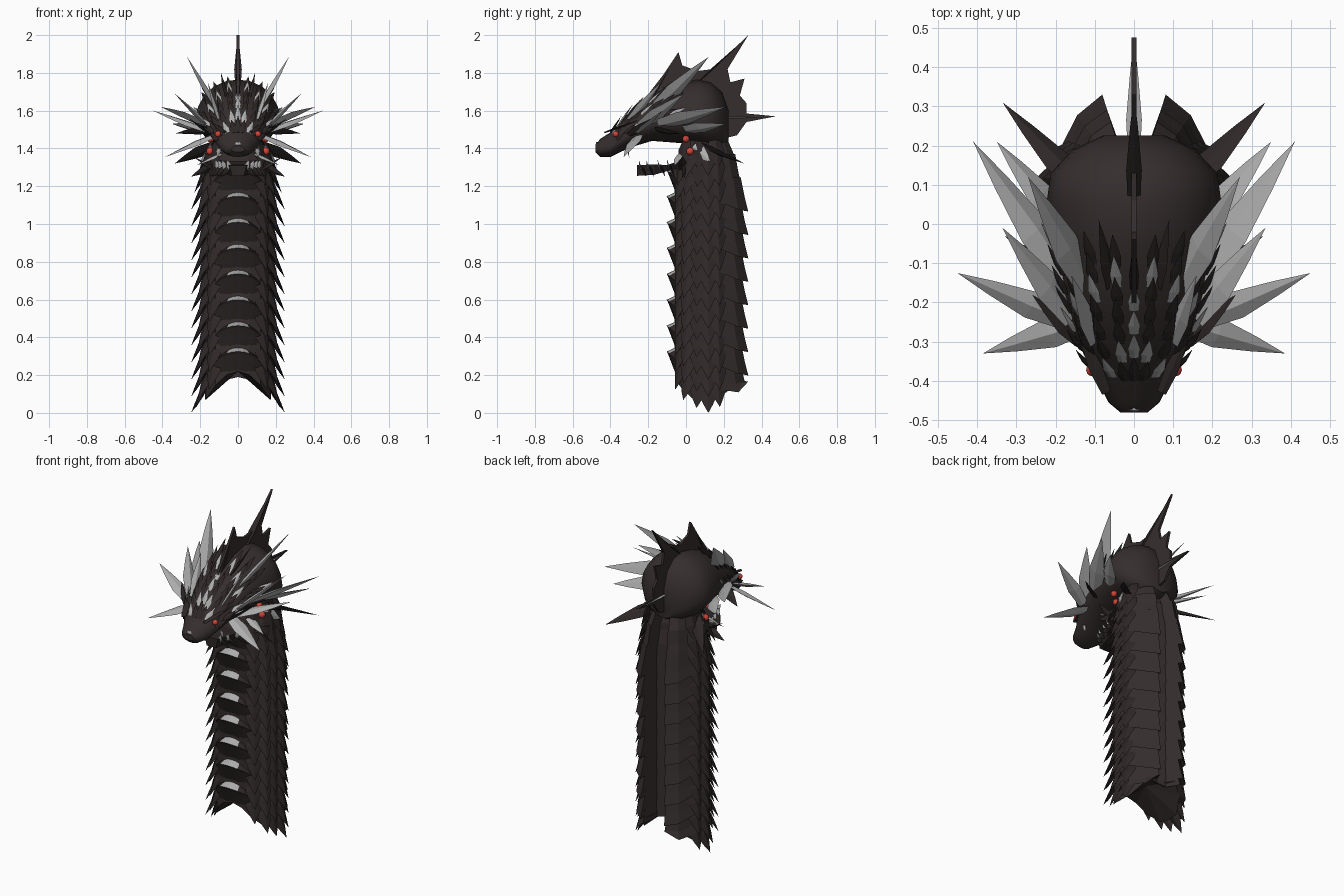
import bpy, math
from mathutils import Vector

cube = bpy.data.objects.get("Cube")
if cube:
    bpy.data.objects.remove(cube, do_unlink=True)


def material(name, col):
    m = bpy.data.materials.new(name)
    m.use_nodes = True
    m.diffuse_color = (*col, 1)
    m.node_tree.nodes["Principled BSDF"].inputs["Base Color"].default_value = (*col, 1)
    return m


MATS = [material("dark_hide", (0.036, 0.027, 0.027)),
        material("black_scale", (0.027, 0.020, 0.020)),
        material("pale_horn", (0.42, 0.42, 0.42)),
        material("red_eye", (0.65, 0.06, 0.04))]
HIDE, SCALE, HORN, RED = range(4)


class Part:
    """Collects faces, then becomes one object."""

    def __init__(self):
        self.v, self.f, self.m = [], [], []

    def add(self, verts, faces, mat):
        k = len(self.v)
        self.v += [tuple(p) for p in verts]
        self.f += [[i + k for i in f] for f in faces]
        self.m += mat if isinstance(mat, list) else [mat] * len(faces)

    def blade(self, base, tip, width, mat, side=(1, 0, 0), thick=0.3):
        # tapered leaf with a diamond section, widest near one third
        b, t = Vector(base), Vector(tip)
        axis = (t - b).normalized()
        s = Vector(side)
        s = (s - axis * s.dot(axis)).normalized()
        n = axis.cross(s) * thick
        verts = []
        for u, w in ((0, 0.35), (0.35, 0.5), (0.7, 0.26)):
            c = b.lerp(t, u)
            verts += [c + d * width * w for d in (s, n, -s, -n)]
        faces = [[3, 2, 1, 0]]
        for r in (0, 4):
            faces += [[r + i, r + (i + 1) % 4, r + 4 + (i + 1) % 4, r + 4 + i] for i in range(4)]
        faces += [[8 + i, 8 + (i + 1) % 4, 12] for i in range(4)]
        self.add(verts + [t], faces, mat)

    def loft(self, rings, mat, caps=True):
        n = len(rings[0])
        faces = [[r * n + i, r * n + (i + 1) % n, (r + 1) * n + (i + 1) % n, (r + 1) * n + i]
                 for r in range(len(rings) - 1) for i in range(n)]
        if caps:
            faces += [list(range(n))[::-1], [(len(rings) - 1) * n + i for i in range(n)]]
        self.add([p for r in rings for p in r], faces, mat)

    def sheet(self, rows, mat):
        # open grid of quads; mat is a function of row and column
        n = len(rows[0])
        cells = [(r, k) for r in range(len(rows) - 1) for k in range(n - 1)]
        self.add([p for r in rows for p in r],
                 [[r * n + k, r * n + k + 1, r * n + n + k + 1, r * n + n + k] for r, k in cells],
                 [mat(r, k) for r, k in cells])

    def build(self, name, smooth=False):
        me = bpy.data.meshes.new(name)
        me.from_pydata(self.v, [], self.f)
        for m in MATS:
            me.materials.append(m)
        for p, m in zip(me.polygons, self.m):
            p.material_index = m
        ob = bpy.data.objects.new(name, me)
        bpy.context.collection.objects.link(ob)
        bpy.ops.object.select_all(action='DESELECT')
        ob.select_set(True)
        bpy.context.view_layer.objects.active = ob
        bpy.ops.object.mode_set(mode='EDIT')
        bpy.ops.mesh.select_all(action='SELECT')
        bpy.ops.mesh.normals_make_consistent(inside=False)
        bpy.ops.object.mode_set(mode='OBJECT')
        if smooth:
            bpy.ops.object.shade_smooth_by_angle(angle=math.radians(35))


# Neck core: grooved back with two ridges, arched hem
def hem(x):
    return 0.07 + 0.15 * max(0, 1 - (x / 0.17) ** 2)


def around(deg, s, z):
    # angle 0 is the back, 180 the throat
    a = math.radians(deg)
    return Vector((0.175 * s * math.sin(a), 0.11 + 0.17 * s * math.cos(a), z))


BACK = [(0, 0.205), (0.045, 0.215), (0.068, 0.29), (0.125, 0.25), (0.17, 0.165)]
HALF = BACK + [(0.175, 0.1), (0.165, 0.03), (0.12, -0.035), (0.06, -0.055), (0, -0.06)]
OUTLINE = HALF + [(-x, y) for x, y in HALF[-2:0:-1]]
neck = Part()
rings = [[(x, y, hem(x)) for x, y in OUTLINE]]
for z, s in ((0.3, 1), (1.22, 1), (1.36, 0.85), (1.48, 0.62)):
    rings.append([(x * s, 0.07 + (y - 0.07) * s, z) for x, y in OUTLINE])
neck.loft(rings, HIDE, caps=False)
n = len(OUTLINE)
neck.add(rings[0] + [(0, 0.1, 0.22)], [[i, (i + 1) % n, n] for i in range(n)], SCALE)
neck.build("neck")

# Overlapping pointed scales on both flanks
scales = Part()
for sx in (1, -1):
    for col, a in enumerate((72, 88, 104, 121, 138)):
        z = hem(around(a, 1, 0).x) + (0.03, 0, 0.03, 0.04, 0.05)[col]
        while z < 1.4:
            s = 1 if z < 1.22 else 0.93 if z < 1.32 else 0.86
            flare = 1.42 if col % 2 else 1.32
            tip = around(sx * a, flare * s, max(0, z - 0.075))
            scales.blade(around(sx * a, 0.96 * s, z + 0.075), tip, 0.095, SCALE,
                         side=around(sx * a + 90, 1, 0) - Vector((0, 0.11, 0)))
            z += 0.09
scales.build("flank_scales")

# Pointed plates along both back ridges, meeting in the groove
spine = Part()
for i in range(10):
    z = 1.37 - 0.124 * i
    s0 = 0.86 if i == 0 else 1
    for sx in (1, -1):
        rows = []
        for grow, lift, drop in ((0, 1, 0), (0.5, 1.02, 0.08), (1, 1.03, 0.13), (0, 0.97, 0.11)):
            row = []
            for (x, y), flare, point in zip(BACK, (0, 0.02, 0.16, 0.13, 0.12), (0.04, 0.02, 0.05, 0.04, 0)):
                s = s0 * (lift + flare * grow)
                row.append((sx * x * s, 0.08 + (y - 0.08) * s, max(z - drop - point * grow, hem(x) - 0.03)))
            rows.append(row)
        spine.sheet(rows, lambda r, k: HIDE)
spine.build("spine_plates")

# Throat plates with a pale upper ledge
throat = Part()
for i in range(8):
    z = 0.325 + 0.137 * i
    rows = []
    for s, flare, dz in ((0.97, 0, 0.022), (1.03, 0.22, 0), (1.03, 0.18, -0.012), (0.99, 0.02, -0.1)):
        row = []
        for a in range(132, 229, 8):
            c = max(0, math.cos(math.radians((a - 180) * 1.7)))
            row.append(around(a, s + flare * c, z + dz - 0.09 * (1 - c)))
        rows.append(row)
    throat.sheet(rows, lambda r, k: HORN if r == 0 and 4 <= k <= 7 else SCALE)
throat.build("throat_plates")

# Skull: stations of y, half width, top, bottom
STATIONS = [(-0.48, 0.035, 1.415, 1.38), (-0.455, 0.065, 1.45, 1.355), (-0.40, 0.092, 1.485, 1.355),
            (-0.35, 0.12, 1.54, 1.38), (-0.28, 0.152, 1.61, 1.41), (-0.18, 0.175, 1.68, 1.44),
            (-0.05, 0.195, 1.74, 1.43), (0.06, 0.222, 1.765, 1.42), (0.13, 0.212, 1.75, 1.40),
            (0.19, 0.155, 1.70, 1.40), (0.225, 0.08, 1.60, 1.42)]


def skull_point(y, deg):
    for p, q in zip(STATIONS, STATIONS[1:]):
        if y <= q[0]:
            break
    u = (y - p[0]) / (q[0] - p[0])
    w, top, bot = (p[k] + (q[k] - p[k]) * u for k in (1, 2, 3))
    a, mid = math.radians(deg), bot + 0.4 * (top - bot)
    h = top - mid if math.cos(a) > 0 else mid - bot
    return Vector((w * math.sin(a), y, mid + h * math.cos(a)))


skull = Part()
skull.loft([[skull_point(s[0], a) for a in range(0, 360, 18)] for s in STATIONS], HIDE)
skull.build("skull", smooth=True)

# Large horns: base, tip, width, colour, flat direction
SLANT, LEVEL, STEEP = (0.6, -0.5, 0.6), (0, 1, 0.4), (0, 0.6, 0.8)
HORNS = [((0.12, -0.16, 1.62), (0.27, 0.12, 1.885), 0.095, HORN, SLANT),
         ((0.16, -0.24, 1.52), (0.335, -0.01, 1.69), 0.085, HORN, SLANT),
         ((0.16, -0.25, 1.49), (0.45, -0.125, 1.60), 0.075, HORN, LEVEL),
         ((0.17, -0.14, 1.53), (0.41, 0.21, 1.62), 0.105, HORN, SLANT),
         ((0.18, 0.0, 1.50), (0.35, 0.21, 1.53), 0.085, HORN, SLANT),
         ((0.12, -0.25, 1.47), (0.385, -0.33, 1.355), 0.08, HORN, LEVEL),
         ((0.12, 0.08, 1.42), (0.335, 0.31, 1.32), 0.08, SCALE, SLANT),
         ((0.14, 0.04, 1.41), (0.20, 0.13, 1.33), 0.07, HORN, STEEP),
         ((0.15, -0.16, 1.50), (0.33, -0.03, 1.48), 0.06, SCALE, SLANT),
         ((0.10, -0.30, 1.55), (0.16, -0.13, 1.75), 0.055, HORN, SLANT),
         ((0.06, -0.16, 1.67), (0.09, 0.01, 1.80), 0.045, SCALE, SLANT),
         ((0.14, -0.30, 1.47), (0.26, -0.18, 1.56), 0.05, SCALE, SLANT),
         ((0.07, -0.43, 1.485), (0.15, -0.25, 1.55), 0.035, SCALE, (1, -0.4, 0)),
         ((0.10, 0.0, 1.33), (0.25, -0.02, 1.25), 0.06, SCALE, SLANT),
         ((0.09, -0.03, 1.37), (0.22, -0.06, 1.31), 0.05, HORN, LEVEL),
         ((0.13, -0.02, 1.29), (0.24, -0.02, 1.36), 0.05, SCALE, LEVEL)]
horns = Part()
for sx in (1, -1):
    for b, t, w, m, d in HORNS:
        horns.blade((sx * b[0], *b[1:]), (sx * t[0], *t[1:]), w, m, side=(sx * d[0], *d[1:]))
horns.build("horns")

# Small swept scales over brow and crown
crown = Part()


def crown_scale(y, a, length, lift, mat):
    b = skull_point(y, a)
    out = (b - Vector((0, y, 1.42))).normalized()
    crown.blade(b, skull_point(y + length, a) + out * lift, 0.032, mat, side=(1, 0, -a / 60))


for r in range(7):
    for k, a in enumerate((14, 34, 56, 80)):
        for sx in (1, -1):
            crown_scale(-0.40 + 0.048 * r + 0.01 * k, sx * a, 0.05 + 0.006 * r, 0.018 + 0.004 * r,
                        HORN if (r + k) % 4 == 1 else SCALE)
for r in range(4):
    crown_scale(-0.40 + 0.06 * r, 0, 0.06, 0.025, HORN if r > 0 else SCALE)
crown.build("crown_scales")

# Webbed crest: thin sail along the middle with spines
crest = Part()
sail = [(-0.24, 1.60), (-0.19, 1.70), (-0.12, 1.79), (-0.04, 1.91), (-0.02, 1.84), (0.06, 1.81),
        (0.14, 1.82), (0.33, 2.0), (0.22, 1.82), (0.235, 1.75), (0.31, 1.77), (0.285, 1.68),
        (0.32, 1.64), (0.32, 1.585), (0.475, 1.57), (0.32, 1.54), (0.27, 1.47), (0.19, 1.45), (0.05, 1.55)]
crest.loft([[(x, y, z) for y, z in sail] for x in (-0.007, 0.007)], HIDE)
crest.blade((0, 0.03, 1.72), (0, 0.335, 2.0), 0.04, SCALE)
crest.blade((0, 0.15, 1.56), (0, 0.48, 1.57), 0.04, HORN)
crest.blade((0, -0.18, 1.66), (0, -0.04, 1.91), 0.025, SCALE)
crest.build("crest")

# Hanging lower jaw with teeth, and a pale snout tip
jaw = Part()
jaw.loft([[(w * x, y, z + t * h) for x, h in ((-1, 0.6), (1, 0.6), (0.7, -1), (-0.7, -1))]
          for y, w, z, t in ((0.0, 0.10, 1.33, 0.025), (-0.1, 0.095, 1.30, 0.02),
                             (-0.17, 0.08, 1.295, 0.035), (-0.26, 0.045, 1.29, 0.035))], SCALE)
for sx in (1, -1):
    for y, x in ((-0.24, 0.04), (-0.20, 0.065), (-0.14, 0.085), (-0.09, 0.10)):
        jaw.blade((sx * x, y, 1.29), (sx * (x + 0.02), y - 0.01, 1.34), 0.03, HORN)
        jaw.blade((sx * x, y + 0.01, 1.30), (sx * (x + 0.05), y + 0.03, 1.25), 0.04, SCALE)
    jaw.blade((sx * 0.10, -0.31, 1.40), (sx * 0.11, -0.30, 1.35), 0.025, HORN)
jaw.blade((0, -0.472, 1.435), (0, -0.478, 1.39), 0.03, HORN)
jaw.build("jaw_and_teeth")

# Eyes and two small gill gems per side
for sx, side in ((1, "left"), (-1, "right")):
    for name, r, loc in (("eye", 0.016, (0.106, -0.372, 1.476)), ("upper_gem", 0.018, (0.146, 0.0, 1.45)),
                         ("lower_gem", 0.02, (0.148, 0.022, 1.385))):
        bpy.ops.mesh.primitive_uv_sphere_add(segments=12, ring_count=8, radius=r,
                                             location=(sx * loc[0], loc[1], loc[2]))
        bpy.context.object.name = side + "_" + name
        bpy.context.object.data.materials.append(MATS[RED])
        bpy.ops.object.shade_smooth_by_angle()
